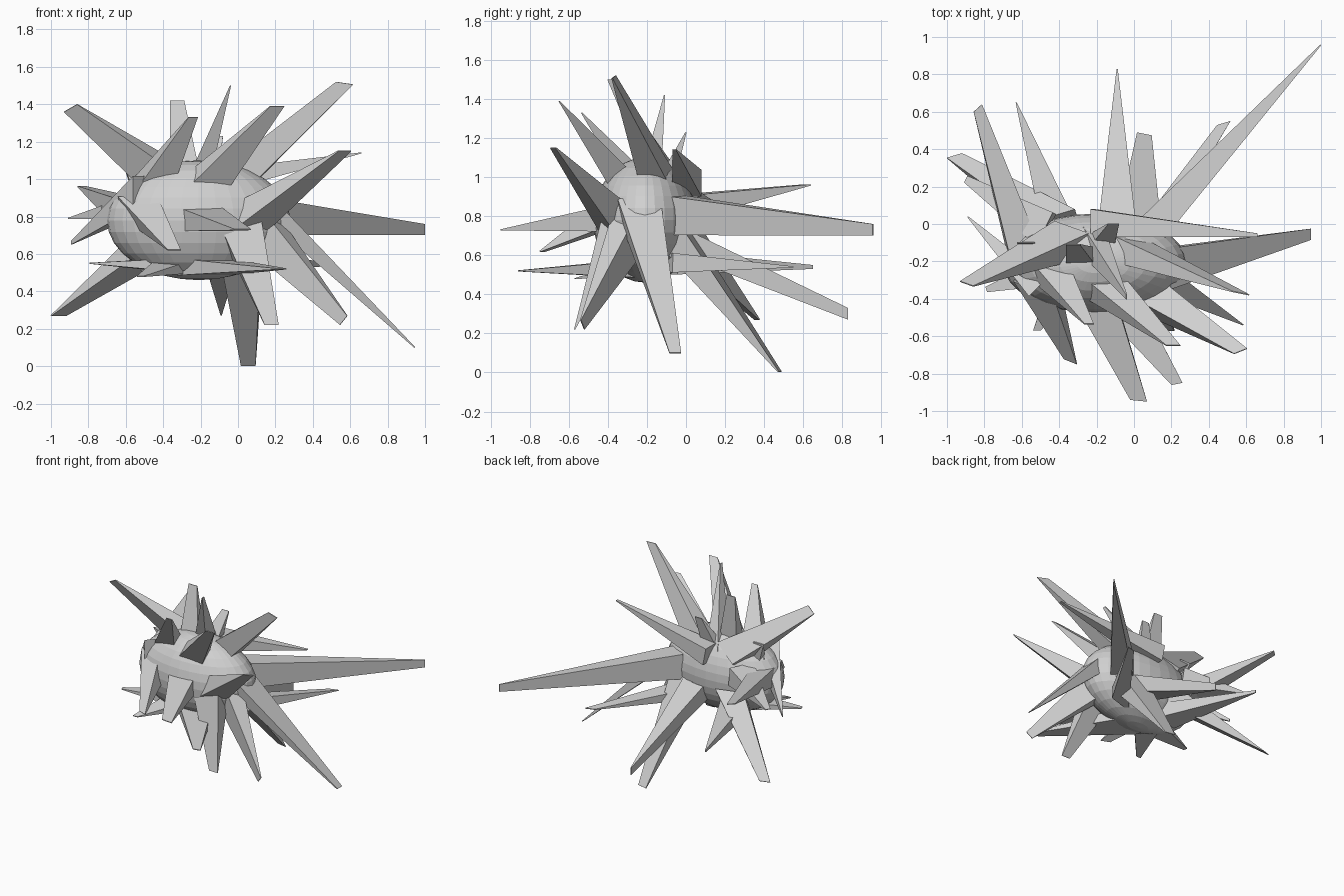
import bpy, bmesh
from mathutils import Vector

grey = bpy.data.materials.new("light_grey")
grey.diffuse_color = (0.63, 0.63, 0.63, 1)


def finish(bm, name):
    bmesh.ops.recalc_face_normals(bm, faces=bm.faces)
    me = bpy.data.meshes.new(name)
    bm.to_mesh(me)
    bm.free()
    me.materials.append(grey)
    ob = bpy.data.objects.new(name, me)
    bpy.context.collection.objects.link(ob)
    return ob


# faceted egg-shaped core
bm = bmesh.new()
bmesh.ops.create_uvsphere(bm, u_segments=32, v_segments=16, radius=1)
core = finish(bm, "core")
core.scale = (0.49, 0.265, 0.32)
core.location = (-0.21, -0.21, 0.78)

X, Y, Z = (1, 0, 0), (0, 1, 0), (0, 0, 1)


def spike(name, base, tip, edge=X, w=0.22, t=0.15, tw=0.075):
    """Wedge spike: rectangular base narrowing to a chisel edge.
    edge: direction of the chisel edge and of the broad side."""
    base, tip = Vector(base), Vector(tip)
    d = (tip - base).normalized()
    a = Vector(edge).normalized()
    b = d.cross(a).normalized()
    base = base - d * 0.06
    bm = bmesh.new()
    rings = []
    for c, hw, ht in ((base, w / 2, t / 2), (tip, tw / 2, 0.003)):
        rings.append([bm.verts.new(c + a * sx * hw + b * sy * ht)
                      for sx, sy in ((-1, -1), (1, -1), (1, 1), (-1, 1))])
    lo, hi = rings
    bm.faces.new(lo)
    bm.faces.new(hi)
    for i in range(4):
        j = (i + 1) % 4
        bm.faces.new((lo[i], lo[j], hi[j], hi[i]))
    finish(bm, name)


# spikes on the back
spike("back_right_long_spike", (0.12, 0.0, 0.80), (0.998, 0.957, 0.73), Z, w=0.2, t=0.17, tw=0.06)
spike("back_low_spike", (-0.09, -0.02, 0.67), (-0.09, 0.83, 0.30), Z, w=0.15, t=0.22, tw=0.06)
spike("back_down_spike", (0.02, -0.02, 0.65), (0.055, 0.48, 0.003), (1, -0.2, 0), w=0.24, tw=0.08)
spike("back_right_spike", (0.08, -0.05, 0.56), (0.48, 0.54, 0.54), (1, 0.3, 0), t=0.10)
spike("back_left_spike", (-0.40, -0.02, 0.56), (-0.63, 0.65, 0.54), Z, w=0.12, t=0.2, tw=0.02)

# spikes on the left
spike("left_back_spike", (-0.60, -0.12, 0.83), (-0.835, 0.62, 0.96), (1, 0.9, 0), w=0.19, tw=0.06)
spike("left_low_spike", (-0.45, 0.03, 0.65), (-0.96, 0.365, 0.27), (1, 0.3, 0), tw=0.085)
spike("left_mid_spike", (-0.52, 0.0, 0.85), (-0.90, 0.24, 0.79), (0.5, 1, 0), w=0.2, tw=0.04)
spike("left_side_spike", (-0.55, -0.30, 0.90), (-0.89, 0.04, 0.66), Z, w=0.18, t=0.14, tw=0.02)
spike("left_high_spike", (-0.38, -0.10, 0.99), (-0.895, -0.32, 1.38), (0.07, -0.025, 0.04), tw=0.085)
spike("left_bottom_spike", (-0.35, -0.22, 0.54), (-0.79, -0.35, 0.55), (-0.3, 1, 0), t=0.08, tw=0.03)
spike("left_stub_spike", (-0.46, -0.18, 0.88), (-0.58, -0.10, 1.11), X, w=0.18, t=0.13, tw=0.09)

# spikes on top
spike("top_spike", (-0.28, -0.18, 0.99), (-0.325, -0.11, 1.42), X, w=0.18, t=0.12)
spike("top_needle", (-0.20, -0.12, 1.02), (-0.04, -0.39, 1.50), Y, w=0.16, t=0.12, tw=0.025)
spike("top_back_stub", (-0.18, -0.10, 0.98), (-0.11, 0.0, 1.23), X, w=0.16, t=0.1, tw=0.06)
spike("top_left_front_spike", (-0.46, -0.24, 0.96), (-0.24, -0.535, 1.33), X, w=0.22, tw=0.05)
spike("top_right_front_spike", (-0.17, -0.33, 0.98), (0.21, -0.65, 1.39), X, w=0.24)
spike("top_right_spike", (-0.02, -0.15, 1.0), (0.57, -0.37, 1.513), (1, -0.2, -0.15), w=0.24, tw=0.095)
spike("top_side_needle", (-0.16, 0.0, 0.98), (0.66, -0.06, 1.14), Y, w=0.15, t=0.14, tw=0.02)

# spikes on the right
spike("right_down_spike", (0.20, -0.23, 0.81), (0.945, -0.055, 0.10), Y, w=0.22, t=0.11, tw=0.06)
spike("right_front_high_spike", (0.04, -0.36, 0.78), (0.57, -0.68, 1.15), (1, 0.4, 0), w=0.22, t=0.17)
spike("right_front_low_spike", (0.13, -0.29, 0.72), (0.565, -0.53, 0.245), (0.04, -0.02, 0.05), tw=0.065)

# spikes on the front
spike("front_down_spike", (0.02, -0.38, 0.72), (0.18, -0.57, 0.22), X, w=0.24)
spike("front_left_spike", (-0.50, -0.36, 0.82), (-0.34, -0.735, 0.62), (1, -0.4, 0), w=0.23)
spike("front_long_spike", (-0.22, -0.38, 0.79), (0.025, -0.945, 0.73), (1, -0.1, 0), w=0.26, tw=0.09)
spike("front_bottom_spike", (-0.15, -0.33, 0.53), (0.23, -0.855, 0.52), (1, 0.2, 0), w=0.28, t=0.09, tw=0.06)
spike("front_bottom_left_spike", (-0.35, -0.30, 0.53), (-0.52, -0.57, 0.48), X, t=0.08, tw=0.04)
